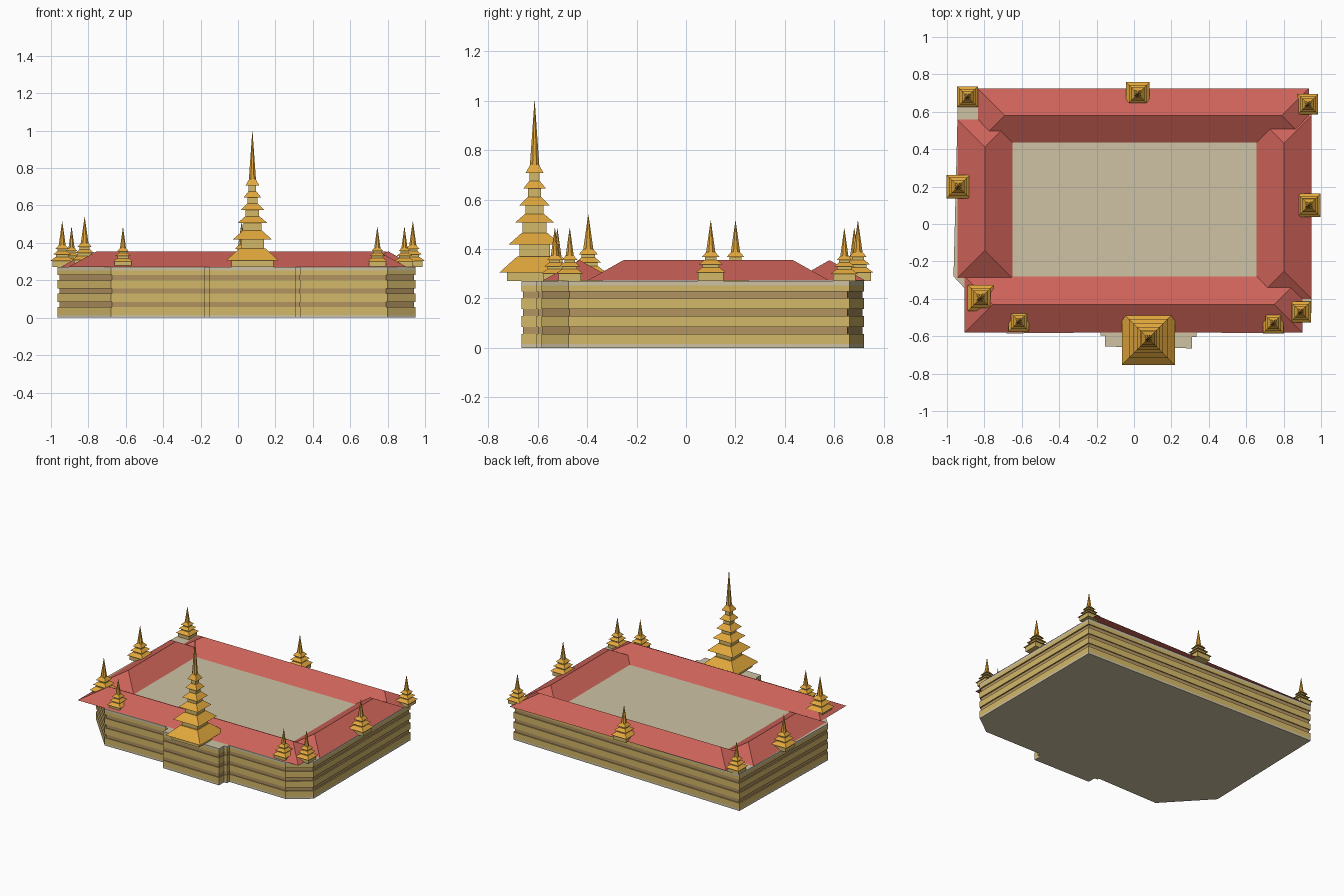
import bpy, bmesh, math

cube = bpy.data.objects.get("Cube")
if cube:
    bpy.data.objects.remove(cube, do_unlink=True)


def material(name, rgb):
    """Flat material from 0-255 display values."""
    linear = [((c / 255 + 0.055) / 1.055) ** 2.4 for c in rgb] + [1]
    mat = bpy.data.materials.new(name)
    mat.use_nodes = True
    mat.diffuse_color = linear
    mat.node_tree.nodes["Principled BSDF"].inputs["Base Color"].default_value = linear
    return mat


STONE = material("pale stone", (205, 194, 163))
TAN = material("tan wall", (211, 184, 105))
BROWN = material("brown band", (178, 147, 97))
RED = material("red tile", (204, 98, 88))
GOLD = material("gold", (224, 166, 60))


def loft(bm, rings, slots):
    """Join rings of points bottom to top, one material slot per strip, and cap both ends."""
    loops = [[bm.verts.new(p) for p in ring] for ring in rings]
    n = len(loops[0])
    for low, high, slot in zip(loops, loops[1:], slots):
        for i in range(n):
            j = (i + 1) % n
            bm.faces.new((low[i], low[j], high[j], high[i])).material_index = slot
    bm.faces.new(loops[0][::-1]).material_index = slots[0]
    bm.faces.new(loops[-1]).material_index = slots[-1]


def finish(name, bm, mats):
    bmesh.ops.remove_doubles(bm, verts=bm.verts, dist=1e-5)
    bmesh.ops.recalc_face_normals(bm, faces=bm.faces)
    mesh = bpy.data.meshes.new(name)
    bm.to_mesh(mesh)
    bm.free()
    for mat in mats:
        mesh.materials.append(mat)
    obj = bpy.data.objects.new(name, mesh)
    bpy.context.collection.objects.link(obj)
    return obj


# Terrace walls: footprint with cut front corners and a stepped porch
FOOTPRINT = [(-0.68, -0.585), (-0.18, -0.58), (-0.18, -0.595), (-0.155, -0.595),
             (-0.155, -0.655), (0.31, -0.665), (0.31, -0.605), (0.335, -0.605),
             (0.335, -0.58), (0.80, -0.585), (0.95, -0.475), (0.95, 0.66),
             (-0.94, 0.72), (-0.965, -0.28)]
BASE = 0.27


def outline(z, scale):
    return [(x * scale, y * scale, z) for x, y in FOOTPRINT]


rings, slots = [outline(0, 1), outline(0.015, 1)], [0]
for band in (0.057, 0.13, 0.202):
    rings += [outline(band, 1), outline(band, 0.99),
              outline(band + 0.027, 0.99), outline(band + 0.027, 1)]
    slots += [1, 2, 2, 2]
rings += [outline(0.253, 1), outline(BASE, 1)]
slots += [1, 0]
bm = bmesh.new()
loft(bm, rings, slots)
finish("terrace_walls", bm, [STONE, TAN, BROWN])


# Gallery roofs: four hipped roofs around the court
def hip_roof(name, x0, x1, y0, y1):
    eave, ridge = BASE + 0.002, 0.355
    run = min(x1 - x0, y1 - y0) / 2
    bm = bmesh.new()
    low = [bm.verts.new((x, y, eave)) for x, y in ((x0, y0), (x1, y0), (x1, y1), (x0, y1))]
    a = bm.verts.new((x0 + run, y0 + run, ridge))
    b = bm.verts.new((x1 - run, y1 - run, ridge))
    bm.faces.new(low[::-1])
    if x1 - x0 > y1 - y0:
        sides = ((0, 1, b, a), (1, 2, b), (2, 3, a, b), (3, 0, a))
    else:
        sides = ((0, 1, a), (1, 2, b, a), (2, 3, b), (3, 0, a, b))
    for i, j, *top in sides:
        bm.faces.new([low[i], low[j]] + top)
    finish(name, bm, [RED])


hip_roof("front_roof", -0.905, 0.90, -0.58, -0.28)
hip_roof("back_roof", -0.835, 0.935, 0.435, 0.725)
hip_roof("left_roof", 0.655, 0.95, -0.40, 0.58)
hip_roof("right_roof", -0.945, -0.65, -0.29, 0.56)


# Spires: square tiers of box and flared eave under an eight-sided needle
def ring(x, y, z, half, sides):
    radius = half / math.cos(math.pi / sides)
    return [(x + radius * math.cos((i + 0.5) * math.tau / sides),
             y + radius * math.sin((i + 0.5) * math.tau / sides), BASE + z)
            for i in range(sides)]


def spire(name, x, y, tiers, needle, scale=1):
    """Tier: box half width, box bottom, eave half width, eave bottom, top half width, top."""
    bm = bmesh.new()
    rings, slots = [], []
    for box, z0, eave, z1, top, z2 in tiers:
        for half, z in ((box, z0), (box, z1), (eave, z1), (top, z2)):
            rings.append(ring(x, y, z * scale, half * scale, 4))
        slots += [0, 1, 1, 1]
    loft(bm, rings, slots[:-1])
    half, z0, z1 = needle
    loft(bm, [ring(x, y, z0 * scale, half * scale, 8),
              ring(x, y, z1 * scale, 0.0005, 8)], [1])
    finish(name, bm, [TAN, GOLD])


MAIN = [(0.112, 0, 0.142, 0.035, 0.07, 0.10),
        (0.062, 0.10, 0.105, 0.148, 0.052, 0.195),
        (0.048, 0.195, 0.079, 0.237, 0.038, 0.272),
        (0.036, 0.272, 0.062, 0.306, 0.028, 0.34),
        (0.026, 0.34, 0.046, 0.374, 0.021, 0.405),
        (0.02, 0.405, 0.036, 0.438, 0.015, 0.475)]
SMALL = [(0.052, 0, 0.063, 0.034, 0.036, 0.055),
         (0.034, 0.055, 0.048, 0.068, 0.026, 0.086),
         (0.024, 0.086, 0.035, 0.098, 0.018, 0.118)]

spire("main_spire", 0.077, -0.612, MAIN, (0.02, 0.455, 0.73))

for name, x, y, scale in (("back_right", -0.89, 0.68, 0.88), ("back_middle", 0.02, 0.695, 1),
                          ("back_left", 0.93, 0.64, 0.87), ("right_middle", -0.94, 0.20, 1),
                          ("left_middle", 0.935, 0.10, 1), ("front_right", -0.82, -0.395, 1.1),
                          ("front_right_inner", -0.615, -0.52, 0.87),
                          ("front_left_inner", 0.745, -0.53, 0.88),
                          ("front_left", 0.89, -0.47, 0.88)):
    spire(name + "_spire", x, y, SMALL, (0.02, 0.108, 0.245), scale)
